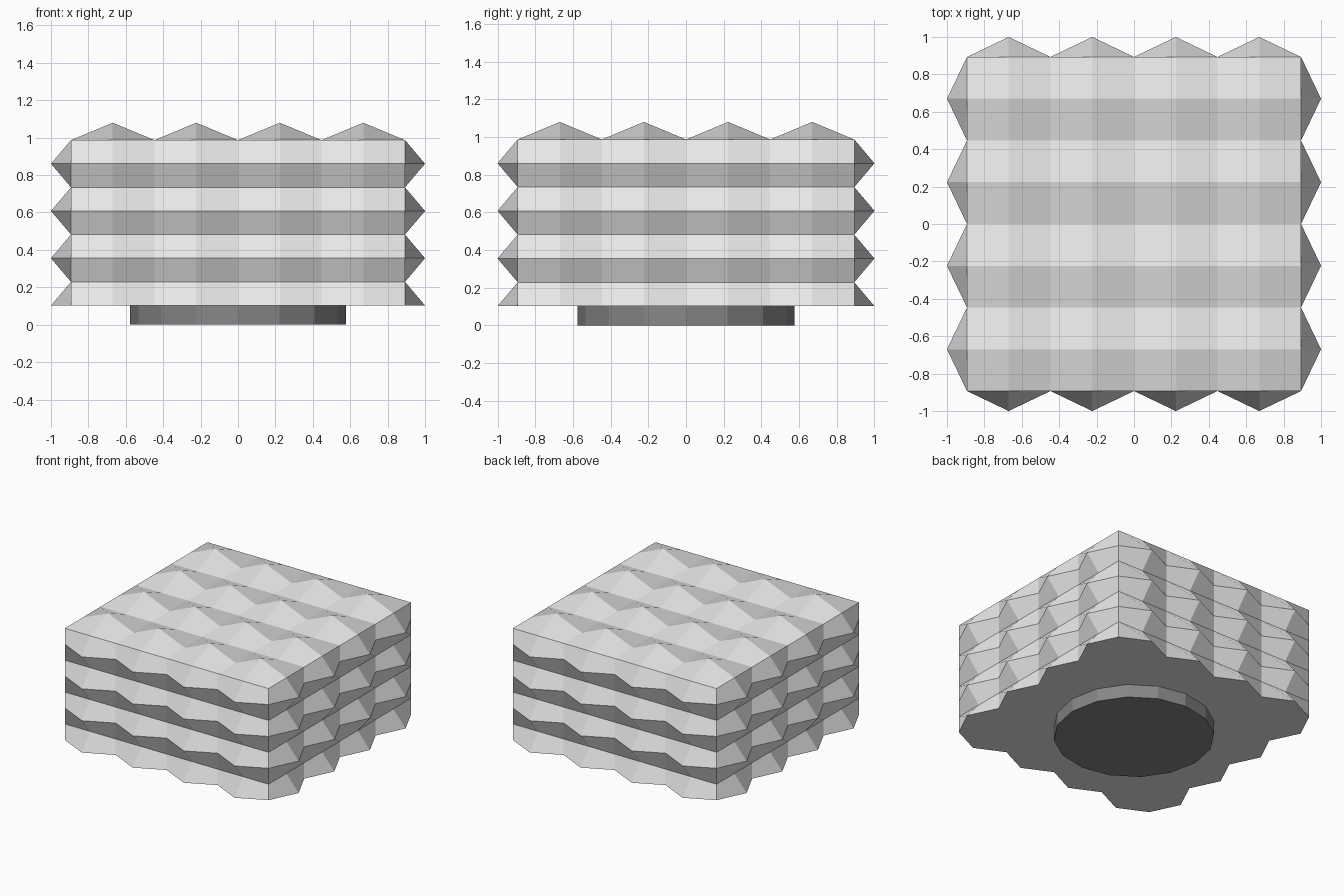
import bpy
import bmesh
from mathutils import Matrix, Vector

if "Cube" in bpy.data.objects:
    bpy.data.objects.remove(bpy.data.objects["Cube"])

HALF = 0.893            # half width of the block between its straight edges
TOP, BOTTOM = 0.987, 0.103
CELLS, ROWS = 8, 7      # the lowest row of studs is cut off at its ridge
SIDE_RISE, TOP_RISE = 0.107, 0.093


def flat_material(name, value):
    mat = bpy.data.materials.new(name)
    mat.use_nodes = True
    colour = (value, value, value, 1)
    mat.diffuse_color = colour
    mat.node_tree.nodes["Principled BSDF"].inputs["Base Color"].default_value = colour
    return mat


def add_object(name, bm, mat):
    mesh = bpy.data.meshes.new(name)
    bm.to_mesh(mesh)
    bm.free()
    mesh.materials.append(mat)
    obj = bpy.data.objects.new(name, mesh)
    bpy.context.collection.objects.link(obj)
    return obj


def studded_panel(bm, corner, across, down, rows, rise):
    """Grid of quads whose every odd-odd node is raised into a stud."""
    out = down.cross(across).normalized()
    nodes = [[bm.verts.new(corner + across * (i / CELLS) + down * (j / rows)
                           + out * (rise if i % 2 and j % 2 else 0))
              for i in range(CELLS + 1)] for j in range(rows + 1)]
    for j in range(rows):
        for i in range(CELLS):
            bm.faces.new((nodes[j][i], nodes[j + 1][i],
                          nodes[j + 1][i + 1], nodes[j][i + 1]))


light_grey = flat_material("light grey", 0.8)
dark_grey = flat_material("dark grey", 0.24)

# Studded block: four walls, top and flat underside
bm = bmesh.new()
for turn in range(4):
    spin = Matrix.Rotation(turn * 1.5707963, 3, "Z")
    studded_panel(bm, spin @ Vector((-HALF, -HALF, TOP)),
                  spin @ Vector((2 * HALF, 0, 0)),
                  Vector((0, 0, BOTTOM - TOP)), ROWS, SIDE_RISE)
studded_panel(bm, Vector((-HALF, HALF, TOP)), Vector((2 * HALF, 0, 0)),
              Vector((0, -2 * HALF, 0)), CELLS, TOP_RISE)
bmesh.ops.remove_doubles(bm, verts=bm.verts, dist=0.001)
bmesh.ops.holes_fill(bm, edges=[e for e in bm.edges if e.is_boundary])
bmesh.ops.recalc_face_normals(bm, faces=bm.faces)
add_object("studded_block", bm, light_grey)

# Round foot under the block
bm = bmesh.new()
bmesh.ops.create_cone(bm, cap_ends=True, segments=16, radius1=0.577,
                      radius2=0.577, depth=BOTTOM,
                      matrix=Matrix.Translation((0, 0, BOTTOM / 2)))
add_object("round_foot", bm, dark_grey)
